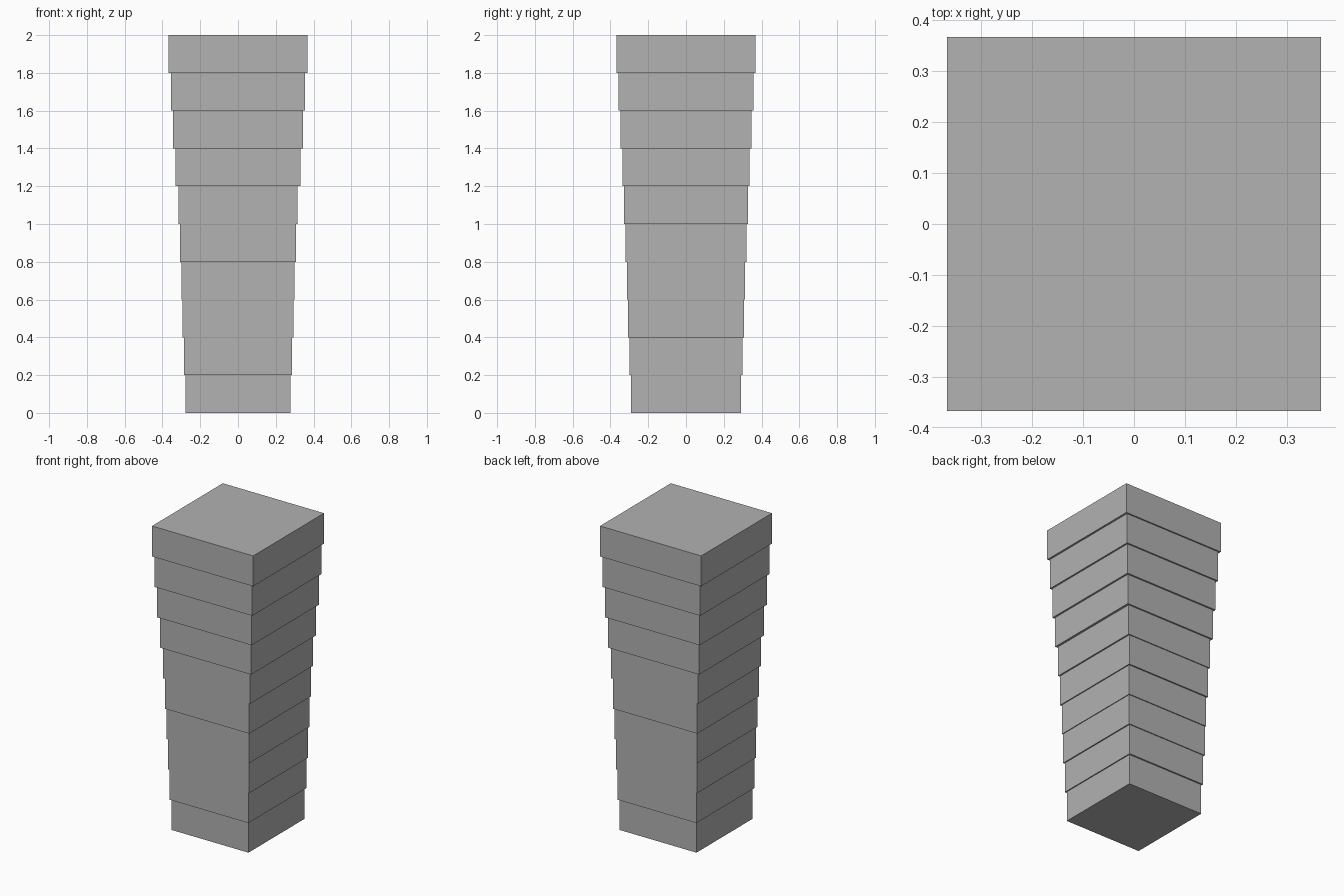
import bpy

if "Cube" in bpy.data.objects:
    bpy.data.objects.remove(bpy.data.objects["Cube"])

# Single flat grey
grey = bpy.data.materials.new("stone_grey")
grey.diffuse_color = (0.445, 0.445, 0.445, 1.0)
grey.use_nodes = True
grey.node_tree.nodes["Principled BSDF"].inputs["Base Color"].default_value = grey.diffuse_color

# Half width (x) and half depth (y) of each tier, bottom to top
TIERS = [
    (0.279, 0.290), (0.286, 0.300), (0.294, 0.306), (0.299, 0.312),
    (0.306, 0.321), (0.316, 0.327), (0.331, 0.337), (0.343, 0.348),
    (0.354, 0.358), (0.367, 0.367),
]
HEIGHT = 2.0 / len(TIERS)


def add_block(name, half_x, half_y, z_mid, height):
    bpy.ops.mesh.primitive_cube_add(size=1, location=(0, 0, z_mid))
    block = bpy.context.object
    block.name = name
    block.scale = (2 * half_x, 2 * half_y, height)
    bpy.ops.object.transform_apply(location=False, rotation=False, scale=True)
    block.data.materials.append(grey)


# Stack of slabs widening upwards
for i, (hx, hy) in enumerate(TIERS):
    add_block(f"tower_tier_{i + 1}", hx, hy, (i + 0.5) * HEIGHT, HEIGHT)
